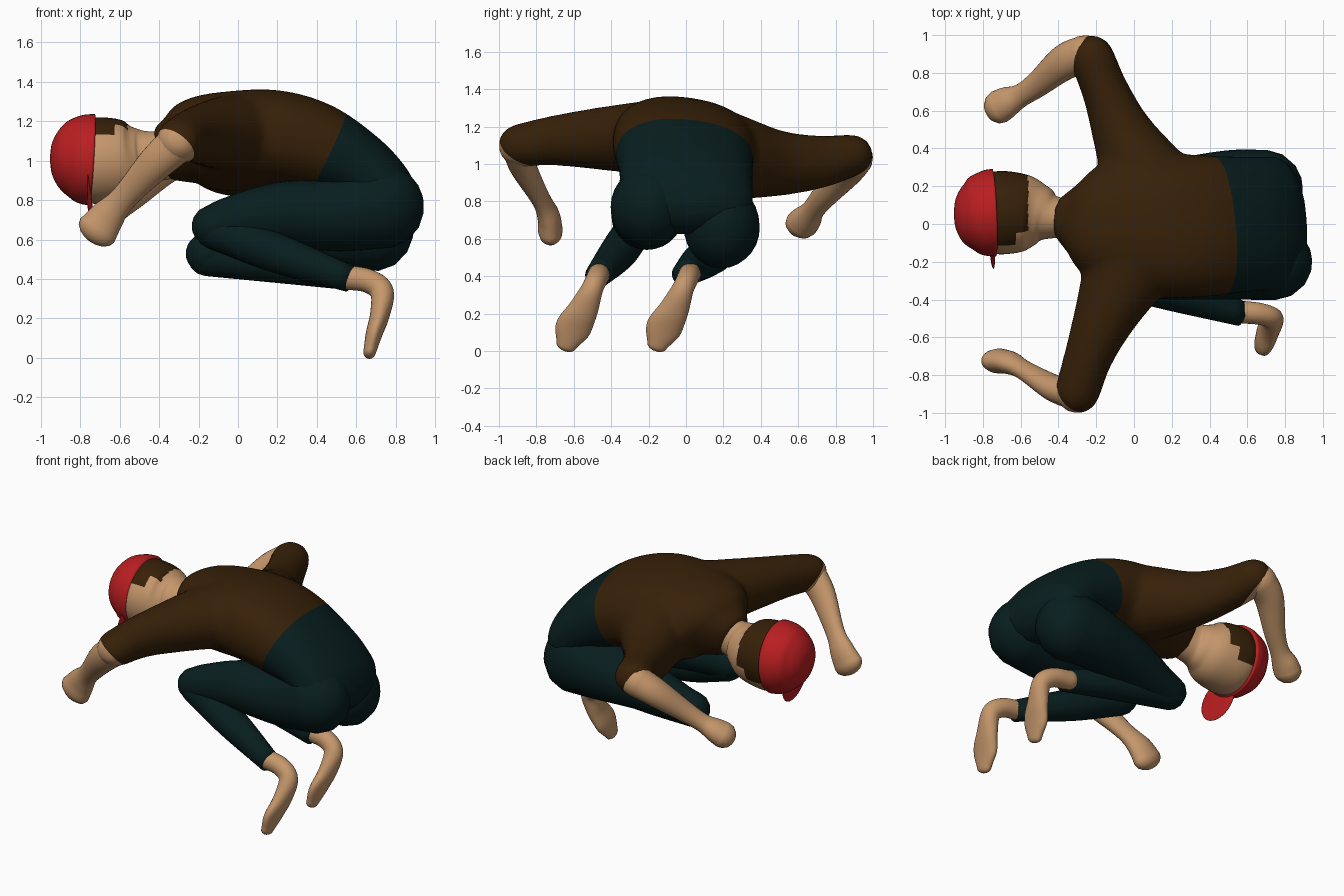
import bpy, bmesh, math
from mathutils import Vector, Matrix

cube = bpy.data.objects.get("Cube")
if cube:
    bpy.data.objects.remove(cube)


def material(name, rgb):
    m = bpy.data.materials.new(name)
    m.use_nodes = True
    m.diffuse_color = (*rgb, 1)
    m.specular_intensity = 0
    bsdf = m.node_tree.nodes["Principled BSDF"]
    bsdf.inputs["Base Color"].default_value = (*rgb, 1)
    bsdf.inputs["Specular IOR Level"].default_value = 0
    bsdf.inputs["Roughness"].default_value = 1
    return m


SKIN = material("skin", (0.56, 0.31, 0.15))
BROWN = material("dark brown", (0.037, 0.0145, 0.0025))
TEAL = material("dark teal", (0.0025, 0.0125, 0.013))
RED = material("red", (0.49, 0.013, 0.015))


def spline(stations, steps):
    """Smooth path through stations of (x, y, z, side radius, other radius)."""
    pts = [Vector(s if len(s) == 5 else (*s, s[3])) for s in stations]
    pts = [pts[0] * 2 - pts[1]] + pts + [pts[-1] * 2 - pts[-2]]
    out = []
    for a, b, c, d in zip(pts, pts[1:], pts[2:], pts[3:]):
        for i in range(steps):
            t = i / steps
            out.append(b + (c - a) * (t / 2) + (a * 2 - b * 5 + c * 4 - d) * (t * t / 2)
                       + (b * 3 - a - c * 3 + d) * (t ** 3 / 2))
    return out + [pts[-2]]


def tube(bm, stations, side=(0, 1, 0), steps=6, sides=28, square=1.0, ends=(True, True)):
    """Loft rounded sections along a path, with dome ends."""
    path = spline(stations, steps)
    rings = []
    for i, p in enumerate(path):
        t = (path[min(i + 1, len(path) - 1)].xyz - path[max(i - 1, 0)].xyz).normalized()
        rings.append((p.xyz, t, p[3], p[4]))

    def dome(ring, sign):
        c, t, ra, rb = ring
        return [(c + t * sign * min(ra, rb) * math.sin(a), t, ra * math.cos(a), rb * math.cos(a))
                for a in map(math.radians, (25, 50, 70, 85))]

    head = dome(rings[0], -1)[::-1] if ends[0] else []
    tail = dome(rings[-1], 1) if ends[1] else []
    loops = []
    for c, t, ra, rb in head + rings + tail:
        u = Vector(side)
        u = (u - t * u.dot(t)).normalized()
        v = t.cross(u)
        loop = []
        for k in range(sides):
            a = 2 * math.pi * k / sides
            ca, sa = math.cos(a), math.sin(a)
            ca, sa = (math.copysign(abs(q) ** square, q) for q in (ca, sa))
            loop.append(bm.verts.new(c + u * ra * ca + v * rb * sa))
        loops.append(loop)
    for l1, l2 in zip(loops, loops[1:]):
        for k in range(sides):
            n = (k + 1) % sides
            bm.faces.new((l1[k], l1[n], l2[n], l2[k]))
    bm.faces.new(loops[0][::-1])
    bm.faces.new(loops[-1])


def finish(bm, name, *mats):
    bmesh.ops.recalc_face_normals(bm, faces=bm.faces[:])
    for f in bm.faces:
        f.smooth = True
    me = bpy.data.meshes.new(name)
    bm.to_mesh(me)
    bm.free()
    for m in mats:
        me.materials.append(m)
    ob = bpy.data.objects.new(name, me)
    bpy.context.collection.objects.link(ob)
    return ob


def part(name, mat, stations, **kw):
    bm = bmesh.new()
    tube(bm, stations, **kw)
    return finish(bm, name, mat)


def blend(ob, voxel, rounds):
    """Fuse overlapping tubes into one smooth skin."""
    r = ob.modifiers.new("fuse", 'REMESH')
    r.mode, r.voxel_size, r.use_smooth_shade = 'VOXEL', voxel, True
    s = ob.modifiers.new("soften", 'SMOOTH')
    s.factor, s.iterations = 0.5, rounds
    bpy.context.view_layer.update()
    me = bpy.data.meshes.new_from_object(ob.evaluated_get(bpy.context.evaluated_depsgraph_get()))
    ob.modifiers.clear()
    ob.data = me


# Torso, seat and sleeves as one skin
bm = bmesh.new()
tube(bm, [(-0.39, 0.03, 1.03, 0.11, 0.135), (-0.3, 0.02, 1.06, 0.2, 0.18),
          (-0.2, 0.01, 1.09, 0.31, 0.23), (0, 0, 1.1, 0.37, 0.25),
          (0.2, -0.01, 1.1, 0.385, 0.25), (0.4, -0.01, 1.05, 0.375, 0.235),
          (0.6, 0, 0.95, 0.36, 0.195), (0.71, 0, 0.85, 0.36, 0.18), (0.75, 0, 0.79, 0.36, 0.17)],
     side=(0, 1, -0.15), square=0.87, ends=(False, True))
tube(bm, [(-0.02, -0.2, 1.14, 0.25, 0.2), (-0.15, -0.48, 1.135, 0.17, 0.165),
          (-0.24, -0.7, 1.125, 0.13, 0.135), (-0.3, -0.89, 1.1, 0.12, 0.115)], side=(1, 0, 0))
tube(bm, [(0.07, 0.22, 1.04, 0.25, 0.24), (-0.06, 0.48, 1.005, 0.165, 0.18),
          (-0.15, 0.7, 1.01, 0.125, 0.145), (-0.225, 0.885, 1.045, 0.12, 0.115)], side=(1, 0, 0))
body = finish(bm, "shirt_and_seat", BROWN, TEAL, SKIN)
blend(body, 0.022, 9)

# Waist seam and sleeve ends: cut along slanted planes and colour beyond each
cuts = [(Vector((0.53, 0, 1.22)), Vector((1, 0.06, -0.47)), 1),
        (Vector((-0.3, -0.97, 1.12)), Vector((-0.62, -0.55, -0.78)), 2),
        (Vector((-0.28, 0.92, 1.04)), Vector((-0.75, 0.28, -0.6)), 2)]
bm = bmesh.new()
bm.from_mesh(body.data)
for co, no, slot in cuts:
    bmesh.ops.bisect_plane(bm, geom=bm.verts[:] + bm.edges[:] + bm.faces[:],
                           plane_co=co, plane_no=no)
    for f in bm.faces:
        f.smooth = True
        if (f.calc_center_median() - co).dot(no) > 0:
            f.material_index = slot
bm.to_mesh(body.data)
bm.free()

# Trouser legs: thigh folded over shin
LEGS = {
    "right": ([(0.74, -0.2, 0.77, 0.203, 0.215), (0.5, -0.21, 0.73, 0.19), (0.2, -0.24, 0.73, 0.16),
               (-0.03, -0.27, 0.695, 0.125), (-0.13, -0.28, 0.67, 0.105)],
              [(-0.12, -0.28, 0.65, 0.1), (0.2, -0.36, 0.53, 0.1), (0.57, -0.475, 0.4, 0.067)]),
    "left": ([(0.69, 0.19, 0.67, 0.203, 0.23), (0.5, 0.2, 0.65, 0.19, 0.2), (0.2, 0.18, 0.61, 0.16),
              (-0.05, 0.16, 0.55, 0.12), (-0.16, 0.15, 0.53, 0.105)],
             [(-0.16, 0.15, 0.51, 0.095), (0.2, 0.08, 0.48, 0.1), (0.57, -0.01, 0.41, 0.067)]),
}
for name, (thigh, shin) in LEGS.items():
    bm = bmesh.new()
    tube(bm, thigh)
    tube(bm, shin, ends=(True, False))
    finish(bm, name + "_trouser_leg", TEAL)
    # Bare ankle and foot
    dy = 0 if name == "right" else 0.485
    foot = [(0.54, -0.465, 0.41, 0.06, 0.062), (0.66, -0.475, 0.39, 0.058, 0.06),
            (0.73, -0.5, 0.335, 0.058, 0.06), (0.72, -0.55, 0.22, 0.08, 0.05),
            (0.69, -0.605, 0.12, 0.095, 0.042), (0.668, -0.64, 0.03, 0.055, 0.032)]
    part(name + "_foot", SKIN, [(x, y + dy, z, a, b) for x, y, z, a, b in foot])

# Bare forearms and hands
part("right_forearm", SKIN,
     [(-0.31, -0.9, 1.085, 0.085, 0.1), (-0.42, -0.87, 0.985, 0.07, 0.09),
      (-0.58, -0.775, 0.81, 0.05, 0.067), (-0.66, -0.735, 0.72, 0.06, 0.088),
      (-0.715, -0.725, 0.645, 0.066, 0.105)])
part("left_forearm", SKIN,
     [(-0.26, 0.9, 1.03, 0.1, 0.1), (-0.37, 0.855, 0.965, 0.095, 0.085),
      (-0.51, 0.74, 0.83, 0.07, 0.062), (-0.6, 0.68, 0.755, 0.062, 0.055),
      (-0.67, 0.645, 0.71, 0.083, 0.07), (-0.715, 0.62, 0.68, 0.09, 0.078)])

# Head and neck, with hair painted over the back of the head
back = Vector((0, 0.55, 0.83))
bm = bmesh.new()
tube(bm, [(-0.82, 0.06, 1, 0.18), (-0.74, 0.06, 1, 0.217),
          (-0.65, 0.06, 1, 0.217), (-0.56, 0.058, 1, 0.197), (-0.49, 0.05, 1.01, 0.155),
          (-0.43, 0.037, 1.02, 0.115, 0.13), (-0.34, 0.03, 1.03, 0.1, 0.12)],
     steps=8, sides=48, ends=(False, False))
for f in bm.faces:
    c = f.calc_center_median()
    turn = Vector((0, c.y - 0.06, c.z - 1)).normalized().dot(back)
    f.material_index = int((c.x < -0.56 and turn > 0.45) or (c.x < -0.63 and turn > 0.1))
finish(bm, "head", SKIN, BROWN)

# Cap with its brim over the forehead
bm = bmesh.new()
tube(bm, [(-0.953, 0.055, 1.01, 0.02), (-0.945, 0.055, 1.01, 0.075), (-0.92, 0.055, 1.01, 0.13),
          (-0.885, 0.055, 1.01, 0.173), (-0.84, 0.057, 1.01, 0.206),
          (-0.79, 0.058, 1.008, 0.226), (-0.74, 0.06, 1.005, 0.232)],
     steps=4, sides=48, ends=(False, False))
finish(bm, "cap_crown", RED)
out = Vector((0.12, -0.59, -0.78)).normalized()
flat = Vector((1, 0, 0))
flat = (flat - out * flat.dot(out)).normalized()
wide = out.cross(flat)
frame = Matrix((flat * 0.007, wide * 0.15, out * 0.14)).transposed().to_4x4()
frame.translation = Vector((-0.785, 0.06, 1)) + out * 0.255
bm = bmesh.new()
bmesh.ops.create_uvsphere(bm, u_segments=24, v_segments=14, radius=1, matrix=frame)
finish(bm, "cap_brim", RED)
